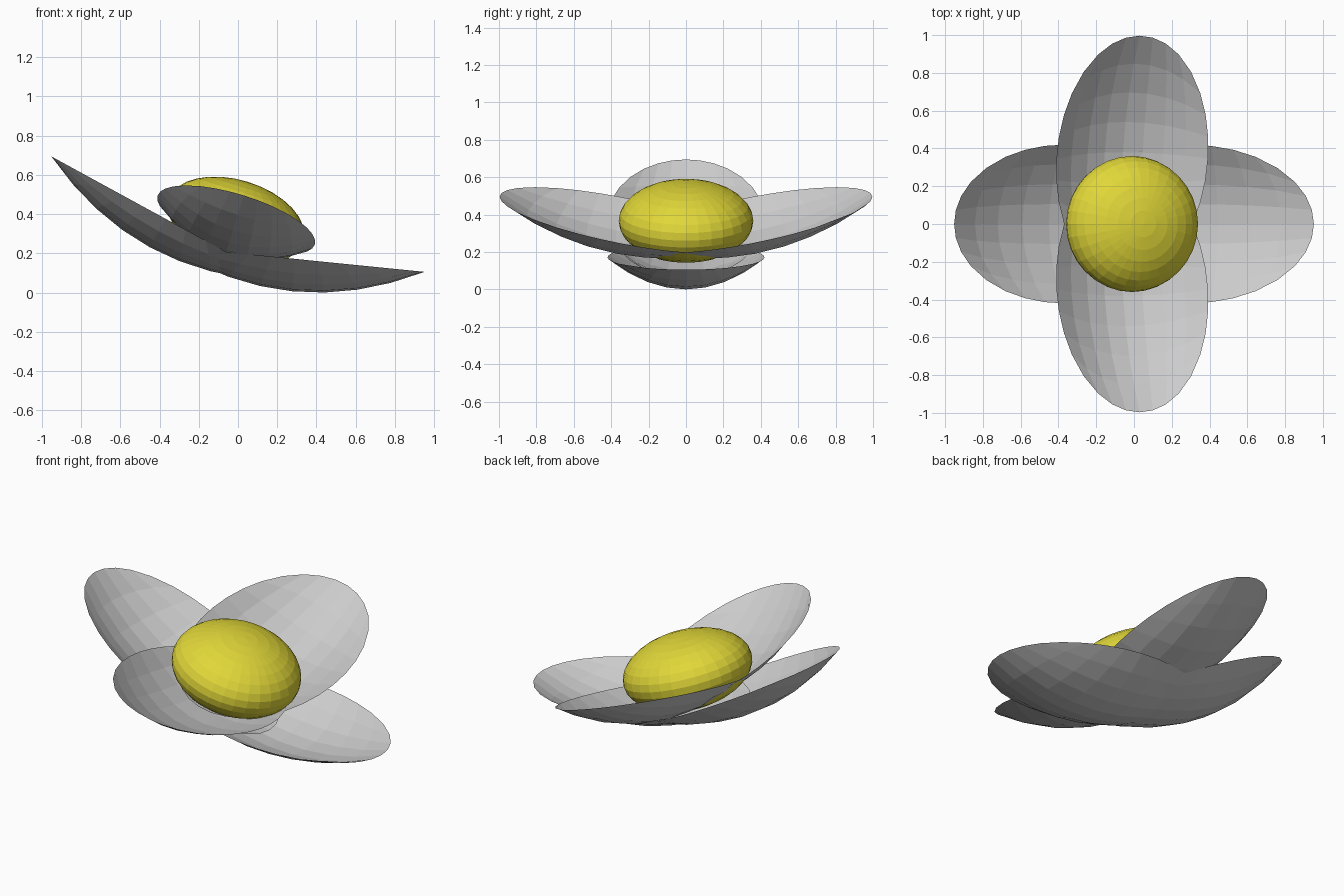
import bpy, bmesh
from math import sqrt, radians
from mathutils import Matrix, Vector

if "Cube" in bpy.data.objects:
    bpy.data.objects.remove(bpy.data.objects["Cube"])

# Whole flower leans towards +x
FLOWER = Matrix.Translation((-0.039, 0, 0.274)) @ Matrix.Rotation(0.3, 4, 'Y')
LENGTH, WIDTH, DEPTH, N = 0.663, 0.42, 0.166, 8


def finish(bm, name, matrix):
    bm.transform(matrix)
    mesh = bpy.data.meshes.new(name)
    bm.to_mesh(mesh)
    bm.free()
    obj = bpy.data.objects.new(name, mesh)
    bpy.context.collection.objects.link(obj)
    return obj


def petal(name, angle, height):
    # Square grid rounded into a disc, then dished into a shallow open bowl
    bm = bmesh.new()
    bmesh.ops.create_grid(bm, x_segments=N, y_segments=N, size=1)
    for v in bm.verts:
        x, y = v.co.x, v.co.y
        u, w = x * sqrt(1 - y * y / 2), y * sqrt(1 - x * x / 2)
        v.co = Vector((u * LENGTH, w * WIDTH, -DEPTH * (1 - u * u - w * w)))
    place = (Matrix.Rotation(radians(angle), 4, 'Z')
             @ Matrix.Translation((0.347, 0, height))
             @ Matrix.Rotation(-0.2, 4, 'Y'))
    return finish(bm, name, FLOWER @ place)


# Lower pair along x, upper pair along y
petal("right_petal", 0, 0)
petal("left_petal", 180, 0)
petal("back_petal", 90, 0.1)
petal("front_petal", 270, 0.1)

# Flattened yellow centre
bm = bmesh.new()
bmesh.ops.create_uvsphere(bm, u_segments=32, v_segments=16, radius=1)
centre = finish(bm, "flower_centre",
                FLOWER @ Matrix.Translation((0, 0, 0.097)) @ Matrix.Diagonal((0.36, 0.36, 0.207, 1)))
yellow = bpy.data.materials.new("yellow")
yellow.diffuse_color = (0.75, 0.68, 0.04, 1)
yellow.use_nodes = True
yellow.node_tree.nodes["Principled BSDF"].inputs["Base Color"].default_value = yellow.diffuse_color
centre.data.materials.append(yellow)
